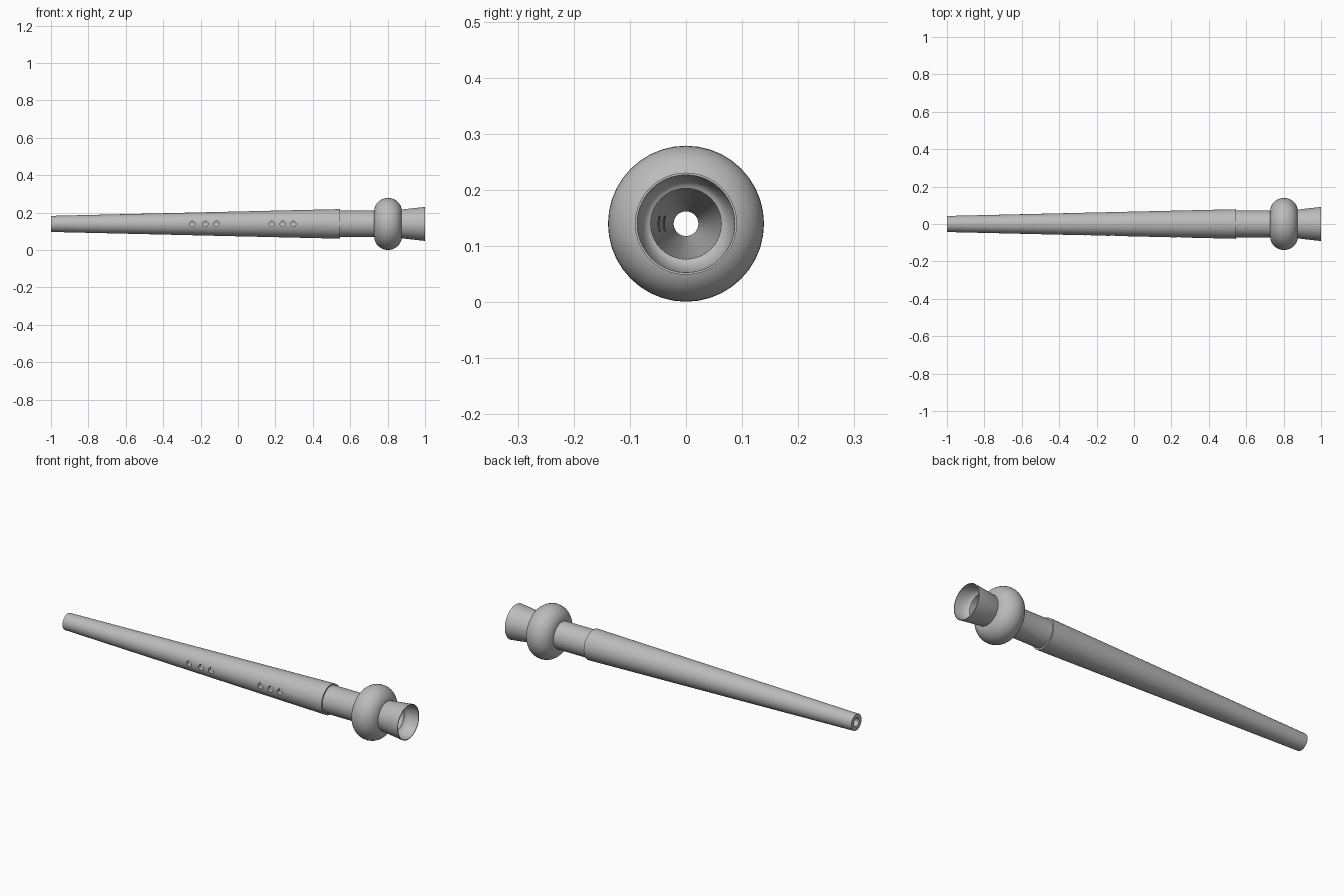
import bpy, bmesh
from math import pi, sin, cos, radians
from mathutils import Matrix, Vector

if "Cube" in bpy.data.objects:
    bpy.data.objects.remove(bpy.data.objects["Cube"])

AXIS_Z = 0.14
SEGMENTS = 40

grey = bpy.data.materials.new("plain grey")
grey.use_nodes = True
colour = (0.5, 0.5, 0.5, 1)
grey.diffuse_color = colour
grey.node_tree.nodes["Principled BSDF"].inputs["Base Color"].default_value = colour


def lathe(name, profile, closed):
    """Spin (x, radius) points around the long axis."""
    bm = bmesh.new()
    rings = []
    for x, r in profile:
        rings.append([bm.verts.new((x, r * cos(a), AXIS_Z + r * sin(a)))
                      for a in (2 * pi * i / SEGMENTS for i in range(SEGMENTS))])
    pairs = list(zip(rings, rings[1:]))
    if closed:
        pairs.append((rings[-1], rings[0]))
    for a, b in pairs:
        for i in range(SEGMENTS):
            j = (i + 1) % SEGMENTS
            bm.faces.new((a[i], a[j], b[j], b[i]))
    bmesh.ops.recalc_face_normals(bm, faces=bm.faces)
    mesh = bpy.data.meshes.new(name)
    bm.to_mesh(mesh)
    bm.free()
    mesh.materials.append(grey)
    obj = bpy.data.objects.new(name, mesh)
    bpy.context.collection.objects.link(obj)
    return obj


def smooth(obj):
    bpy.ops.object.select_all(action="DESELECT")
    obj.select_set(True)
    bpy.context.view_layer.objects.active = obj
    bpy.ops.object.shade_smooth_by_angle(angle=radians(35))


# Tapered pipe with stepped neck, flared mouth and conical bore
outer = [(-1, 0.043), (0.545, 0.079), (0.545, 0.071), (0.86, 0.071),
         (0.875, 0.077), (1, 0.091)]
cup = [(1 - 0.07 * sin(t), 0.063 + 0.024 * cos(t))
       for t in (pi / 2 * i / 6 for i in range(7))]
pipe = lathe("pipe", outer + cup + [(-1, 0.022)], True)

# Finger holes drilled from the front into the bore
bm = bmesh.new()
for x in (-0.245, -0.175, -0.115, 0.18, 0.24, 0.295):
    place = Matrix.Translation(Vector((x, -0.06, AXIS_Z))) @ Matrix.Rotation(pi / 2, 4, "X")
    bmesh.ops.create_cone(bm, cap_ends=True, segments=20, radius1=0.015,
                          radius2=0.015, depth=0.08, matrix=place)
mesh = bpy.data.meshes.new("finger_hole_cutter")
bm.to_mesh(mesh)
bm.free()
mesh.materials.append(grey)
cutter = bpy.data.objects.new("finger_hole_cutter", mesh)
bpy.context.collection.objects.link(cutter)
cutter.hide_render = True

smooth(pipe)
drill = pipe.modifiers.new("finger_holes", "BOOLEAN")
drill.operation = "DIFFERENCE"
drill.solver = "EXACT"
drill.object = cutter
bpy.context.view_layer.objects.active = pipe
bpy.ops.object.modifier_apply(modifier=drill.name)
bpy.data.objects.remove(cutter)

# Round ball collar around the neck
arc = [(0.802 - 0.074 * cos(t), 0.067 + 0.072 * sin(t))
       for t in (pi * i / 20 for i in range(21))]
smooth(lathe("ball_collar", arc, False))
